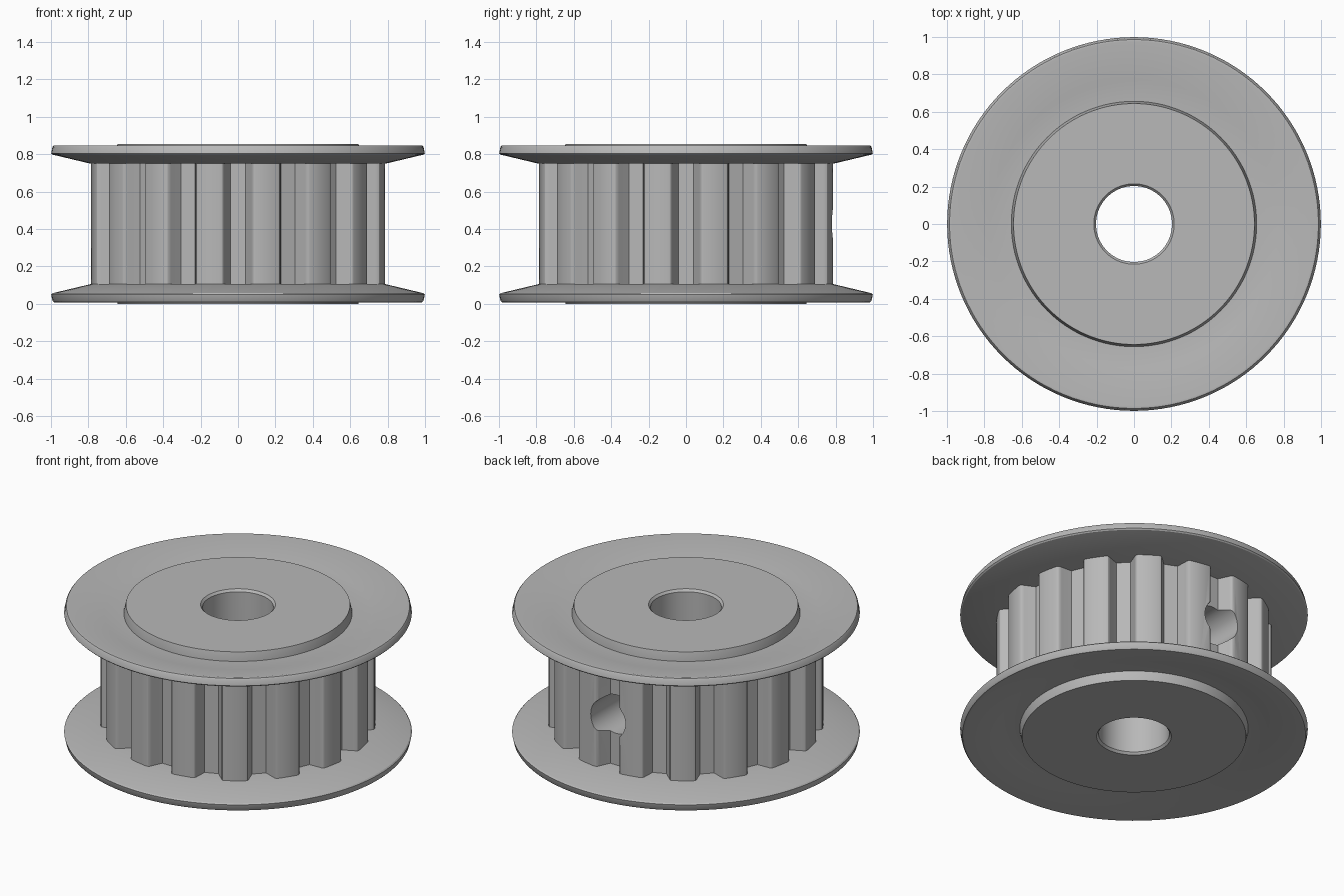
import bpy, bmesh, math

H = 0.855            # overall height
TEETH = 16
TIP_R, ROOT_R = 0.79, 0.70
BORE_R = 0.203
SEGS = 128

cube = bpy.data.objects.get("Cube")
if cube:
    bpy.data.objects.remove(cube, do_unlink=True)

metal = bpy.data.materials.new("plain_grey_metal")
metal.use_nodes = True
grey = (0.48, 0.48, 0.48, 1)
metal.diffuse_color = grey
metal.node_tree.nodes["Principled BSDF"].inputs["Base Color"].default_value = grey


def finish(name, bm):
    bmesh.ops.recalc_face_normals(bm, faces=bm.faces)
    mesh = bpy.data.meshes.new(name)
    bm.to_mesh(mesh)
    bm.free()
    mesh.materials.append(metal)
    ob = bpy.data.objects.new(name, mesh)
    bpy.context.collection.objects.link(ob)
    return ob


def smooth(ob):
    bpy.ops.object.select_all(action="DESELECT")
    ob.select_set(True)
    bpy.context.view_layer.objects.active = ob
    bpy.ops.object.shade_smooth_by_angle(angle=math.radians(25))


def lathe(name, profile, flip=False):
    """Spin a closed (radius, height) outline; flip mirrors it about mid height."""
    bm = bmesh.new()
    rings = []
    for i in range(SEGS):
        a = 2 * math.pi * i / SEGS
        rings.append([bm.verts.new((r * math.cos(a), r * math.sin(a), H - z if flip else z))
                      for r, z in profile])
    n = len(profile)
    for i in range(SEGS):
        a, b = rings[i], rings[(i + 1) % SEGS]
        for j in range(n):
            k = (j + 1) % n
            bm.faces.new((a[j], b[j], b[k], a[k]))
    ob = finish(name, bm)
    smooth(ob)


def cutter(name, radius, depth, location, rotation=(0, 0, 0)):
    bpy.ops.mesh.primitive_cylinder_add(vertices=SEGS, radius=radius, depth=depth,
                                        location=location, rotation=rotation)
    ob = bpy.context.object
    ob.name = name
    ob.hide_render = True
    ob.data.materials.append(metal)
    return ob


# Dished flanges and raised hub faces, top and bottom
flange = [(0.6, 0.75), (0.79, 0.75), (0.992, 0.798), (0.999, 0.805), (0.992, 0.838),
          (0.986, 0.846), (0.974, 0.848), (0.77, 0.80), (0.6, 0.80)]
hub = [(BORE_R, 0.75), (0.656, 0.75), (0.656, 0.805), (0.644, H),
       (BORE_R + 0.012, H), (BORE_R, H - 0.014)]
for side, flip in (("top", False), ("bottom", True)):
    lathe(side + "_flange", flange, flip)
    lathe(side + "_hub_face", hub, flip)

# Toothed drum: half of one groove, mirrored and repeated around the axis
half = [(0.041, ROOT_R), (0.071, 0.764), (0.075, 0.774), (0.083, 0.782), (0.095, 0.785)]
groove = [(-x, r) for x, r in reversed(half)] + half
bm = bmesh.new()
outline = []
for t in range(TEETH):
    a = 2 * math.pi * t / TEETH
    for x, r in groove:
        outline.append(bm.verts.new((r * math.cos(a) - x * math.sin(a),
                                     r * math.sin(a) + x * math.cos(a), H - 0.75)))
    tip = a + math.pi / TEETH
    outline.append(bm.verts.new((TIP_R * math.cos(tip), TIP_R * math.sin(tip), H - 0.75)))
base = bm.faces.new(outline)
ext = bmesh.ops.extrude_face_region(bm, geom=[base], use_keep_orig=True)
top = [v for v in ext["geom"] if isinstance(v, bmesh.types.BMVert)]
bmesh.ops.translate(bm, verts=top, vec=(0, 0, 1.5 - H))
drum = finish("toothed_drum", bm)

# Shaft bore and set screw hole in the back groove
cutters = [cutter("bore_cutter", BORE_R, 2, (0, 0, H / 2)),
           cutter("screw_hole_cutter", 0.122, 0.9, (0, 0.55, H / 2), (math.pi / 2, 0, 0))]
bpy.context.view_layer.objects.active = drum
for c in cutters:
    mod = drum.modifiers.new(c.name, "BOOLEAN")
    mod.operation = "DIFFERENCE"
    mod.solver = "EXACT"
    mod.object = c
    bpy.ops.object.modifier_apply(modifier=mod.name)
for c in cutters:
    bpy.data.objects.remove(c, do_unlink=True)
smooth(drum)
